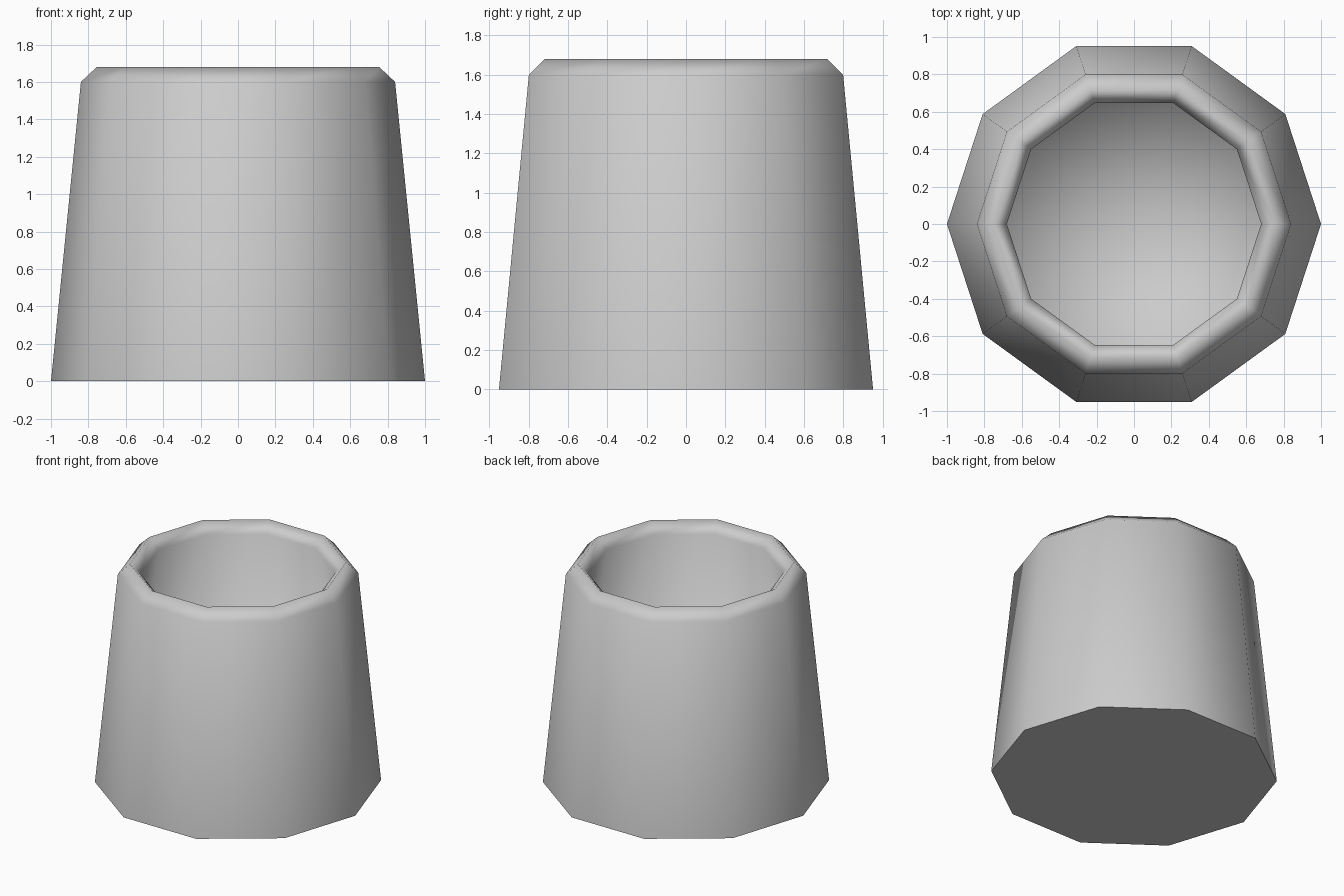
import bpy, bmesh, math

SIDES = 10

# Remove the default cube
cube = bpy.data.objects.get("Cube")
if cube:
    bpy.data.objects.remove(cube, do_unlink=True)

# Plain grey material
grey = bpy.data.materials.new("plain grey")
grey.use_nodes = True
color = (0.6, 0.6, 0.6, 1)
grey.diffuse_color = color
grey.node_tree.nodes["Principled BSDF"].inputs["Base Color"].default_value = color

# Radius and height, from the outer foot over the rim to the inner floor
profile = [(1.0, 0), (0.84, 1.6), (0.755, 1.68), (0.68, 1.6), (0.82, 0.15)]

bm = bmesh.new()
rings = []
for radius, height in profile:
    angles = [2 * math.pi * i / SIDES for i in range(SIDES)]
    rings.append([bm.verts.new((radius * math.cos(a), radius * math.sin(a), height))
                  for a in angles])

# Walls and rim
for low, high in zip(rings, rings[1:]):
    for i in range(SIDES):
        j = (i + 1) % SIDES
        bm.faces.new((low[i], low[j], high[j], high[i]))

# Flat base and softly shaded inner floor
base = bm.faces.new(rings[0][::-1])
centre = bm.verts.new((0, 0, profile[-1][1]))
for i in range(SIDES):
    bm.faces.new((rings[-1][i], rings[-1][(i + 1) % SIDES], centre))

for face in bm.faces:
    face.smooth = True
for edge in base.edges:
    edge.smooth = False

mesh = bpy.data.meshes.new("tapered_cup")
bm.to_mesh(mesh)
bm.free()
mesh.materials.append(grey)
cup = bpy.data.objects.new("tapered_cup", mesh)
bpy.context.collection.objects.link(cup)
